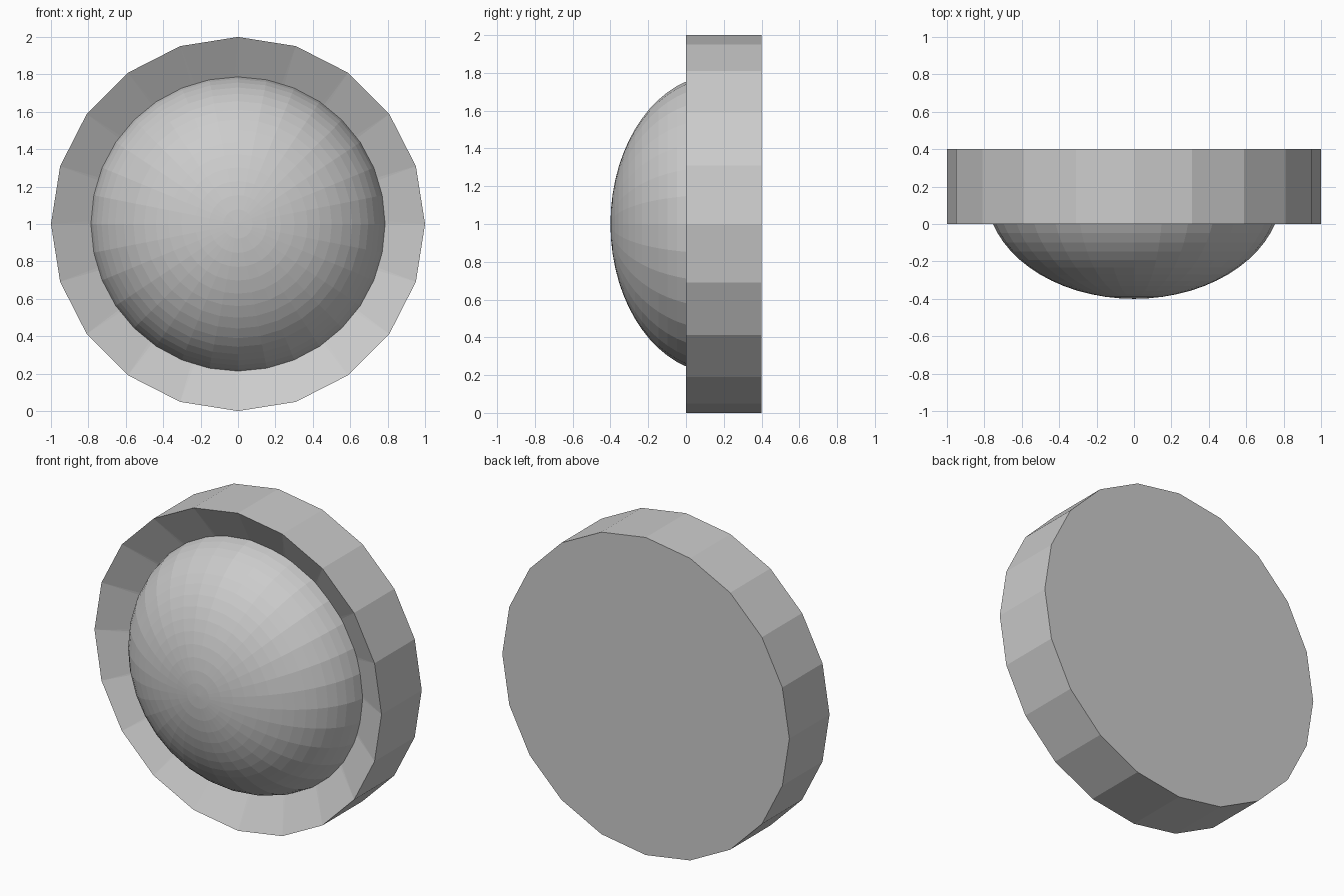
import bpy, bmesh
from math import pi
from mathutils import Matrix

if "Cube" in bpy.data.objects:
    bpy.data.objects.remove(bpy.data.objects["Cube"])

CENTRE_Z = 1.0


def finish(bm, name):
    """Turn a bmesh modelled around +z into an object facing -y."""
    bmesh.ops.recalc_face_normals(bm, faces=bm.faces)
    mesh = bpy.data.meshes.new(name)
    # local +z becomes world +y
    bm.transform(Matrix.Translation((0, 0, CENTRE_Z)) @ Matrix.Rotation(-pi / 2, 4, 'X'))
    bm.to_mesh(mesh)
    bm.free()
    obj = bpy.data.objects.new(name, mesh)
    bpy.context.collection.objects.link(obj)
    return obj


def ring(bm, radius, depth, sides):
    """Loop of edges at a given depth."""
    verts = bmesh.ops.create_circle(bm, segments=sides, radius=radius, cap_ends=False,
                                    matrix=Matrix.Translation((0, 0, depth))
                                    @ Matrix.Rotation(pi / 2, 4, 'Z'))["verts"]
    return list({e for v in verts for e in v.link_edges})


# Housing: outer wall, back plate and conical recess running to the back
bm = bmesh.new()
front = ring(bm, 1.0, 0.0, 20)
back = ring(bm, 1.0, 0.4, 20)
inner = ring(bm, 0.275, 0.4, 32)
for a, b in ((front, back), (back, inner), (inner, front)):
    bmesh.ops.bridge_loops(bm, edges=a + b)
finish(bm, "housing")

# Flush disc closing the bottom of the recess
bm = bmesh.new()
bmesh.ops.create_circle(bm, segments=32, radius=0.275, cap_ends=True,
                        matrix=Matrix.Translation((0, 0, 0.4)))
finish(bm, "recess_floor")

# Domed lens: front half of a flattened sphere
bm = bmesh.new()
bmesh.ops.create_uvsphere(bm, u_segments=32, v_segments=32, radius=1.0)
bmesh.ops.bisect_plane(bm, geom=bm.verts[:] + bm.edges[:] + bm.faces[:], dist=1e-4,
                       plane_co=(0, 0, 0), plane_no=(0, 0, 1), clear_outer=True)
bm.transform(Matrix.Translation((0, 0, 0.17)) @ Matrix.Diagonal((0.79, 0.79, 0.57, 1)))
finish(bm, "lens_dome")
